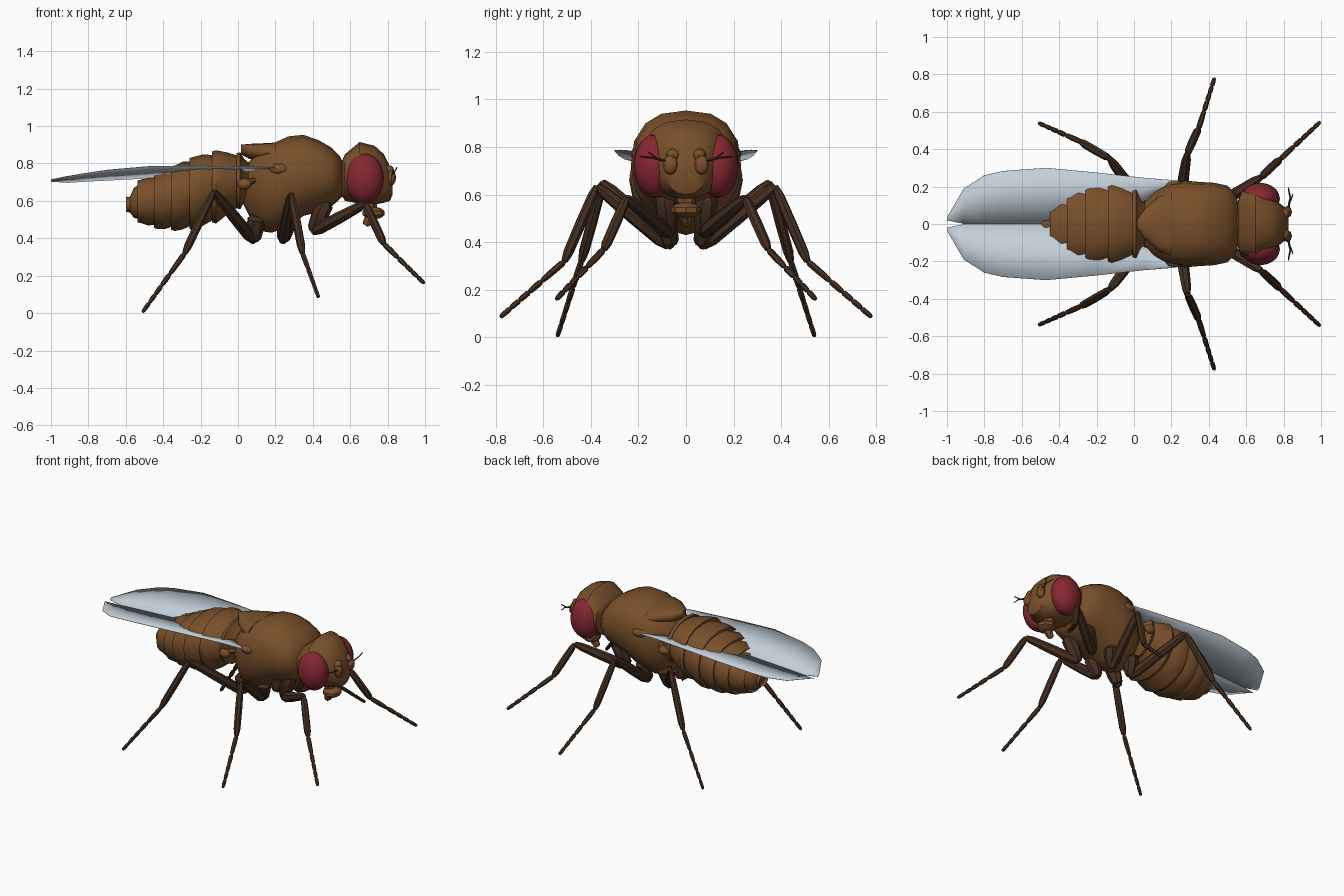
import bpy, bmesh, math
from mathutils import Vector, Matrix


def material(name, rgb):
    m = bpy.data.materials.new(name)
    m.diffuse_color = (*rgb, 1)
    return m


BROWN = material("brown_shell", (0.19, 0.08, 0.024))
DARK = material("dark_leg", (0.06, 0.028, 0.014))
RED = material("eye_red", (0.24, 0.02, 0.03))
WING = material("wing_membrane", (0.55, 0.63, 0.70))


def finish(bm, name, mat, angle=40):
    bmesh.ops.recalc_face_normals(bm, faces=bm.faces)
    me = bpy.data.meshes.new(name)
    bm.to_mesh(me)
    bm.free()
    me.materials.append(mat)
    me.shade_smooth()
    me.set_sharp_from_angle(angle=math.radians(angle))
    ob = bpy.data.objects.new(name, me)
    bpy.context.collection.objects.link(ob)
    return ob


def skin(bm, rings):
    """Bridge a list of point rings and cap both ends."""
    vs = [[bm.verts.new(p) for p in r] for r in rings]
    n = len(vs[0])
    for a, b in zip(vs, vs[1:]):
        for i in range(n):
            j = (i + 1) % n
            bm.faces.new((a[i], a[j], b[j], b[i]))
    bm.faces.new(vs[0])
    bm.faces.new(vs[-1])


def loft(name, secs, mat, up=0.85, low=1.0, n=16):
    """Body shell from sections (x, z_mid, half_width, z_top, z_bottom)."""
    rings = []
    for x, zm, hw, zt, zb in secs:
        ring = []
        for i in range(n):
            t = 2 * math.pi * i / n
            c, s = math.cos(t), math.sin(t)
            e = up if s >= 0 else low
            y = hw * math.copysign(abs(c) ** e, c)
            z = zm + ((zt - zm) * s ** e if s >= 0 else -(zm - zb) * abs(s) ** e)
            ring.append((x, y, z))
        rings.append(ring)
    bm = bmesh.new()
    skin(bm, rings)
    return finish(bm, name, mat)


def limb(bm, a, b, r0, r1, n=7):
    """One tapered leg segment with narrowed joints."""
    a, b = Vector(a), Vector(b)
    q = (b - a).to_track_quat('Z', 'Y')
    rings = []
    for t, k in ((0, 0.6), (0.12, 1), (0.5, 1.08), (0.88, 1), (1, 0.65)):
        r = (r0 + (r1 - r0) * t) * k
        p = a.lerp(b, t)
        rings.append([p + q @ Vector((r * math.cos(2 * math.pi * i / n),
                                      r * math.sin(2 * math.pi * i / n), 0)) for i in range(n)])
    skin(bm, rings)


def ball(bm, c, r, u=14, v=9):
    m = Matrix.Translation(c) @ Matrix.Diagonal((*r, 1))
    bmesh.ops.create_uvsphere(bm, u_segments=u, v_segments=v, radius=1, matrix=m)


# Thorax and the plate at its rear
loft("thorax", [
    (0.565, 0.72, 0.08, 0.79, 0.65), (0.545, 0.72, 0.16, 0.84, 0.61),
    (0.50, 0.74, 0.205, 0.885, 0.57), (0.43, 0.74, 0.22, 0.925, 0.54),
    (0.35, 0.73, 0.225, 0.953, 0.52), (0.27, 0.72, 0.232, 0.945, 0.46),
    (0.18, 0.71, 0.22, 0.905, 0.43), (0.11, 0.70, 0.18, 0.87, 0.44),
    (0.06, 0.69, 0.13, 0.81, 0.52), (0.02, 0.69, 0.08, 0.76, 0.6)], BROWN, 0.8)
loft("rear_thorax_plate", [
    (0.20, 0.855, 0.175, 0.912, 0.80), (0.13, 0.86, 0.145, 0.908, 0.81),
    (0.06, 0.865, 0.085, 0.905, 0.825), (0.015, 0.875, 0.02, 0.90, 0.85)], BROWN)

# Overlapping abdomen segments
prof = [(0.06, 0.72, 0.11, 0.80, 0.62), (0.0, 0.70, 0.195, 0.855, 0.56),
        (-0.13, 0.68, 0.23, 0.865, 0.485), (-0.25, 0.66, 0.232, 0.83, 0.45),
        (-0.35, 0.64, 0.215, 0.785, 0.445), (-0.44, 0.62, 0.18, 0.745, 0.455),
        (-0.53, 0.60, 0.13, 0.71, 0.485), (-0.59, 0.58, 0.05, 0.62, 0.54)]


def scaled(s, k, dx=0.0):
    x, zm, hw, zt, zb = s
    return (x + dx, zm, hw * k, zm + (zt - zm) * k, zm - (zm - zb) * k)


for i, (a, b) in enumerate(zip(prof, prof[1:])):
    mid = tuple(p * 0.55 + q * 0.45 for p, q in zip(a, b))
    loft(f"abdomen_segment_{i + 1}",
         [scaled(a, 0.88, 0.015), scaled(mid, 1.0), scaled(b, 1.03, 0.012),
          scaled(b, 1.0, -0.008), scaled(b, 0.8, 0.01)], BROWN, 0.9, 0.95)

# Head
loft("head", [
    (0.555, 0.73, 0.12, 0.81, 0.63), (0.572, 0.74, 0.175, 0.85, 0.60),
    (0.65, 0.74, 0.185, 0.915, 0.585), (0.73, 0.735, 0.15, 0.895, 0.58),
    (0.78, 0.72, 0.11, 0.85, 0.59), (0.812, 0.70, 0.085, 0.785, 0.60),
    (0.825, 0.69, 0.045, 0.74, 0.63)], BROWN, 0.8, 0.9)
bm = bmesh.new()
limb(bm, (0.60, 0, 0.72), (0.50, 0, 0.72), 0.09, 0.11, 10)
finish(bm, "neck", BROWN)
bm = bmesh.new()
limb(bm, (0.70, 0, 0.62), (0.71, 0, 0.53), 0.045, 0.03)
ball(bm, (0.725, 0, 0.535), (0.062, 0.066, 0.034), 8, 5)
limb(bm, (0.72, 0, 0.53), (0.68, 0, 0.47), 0.03, 0.02)
finish(bm, "mouth_parts", BROWN)

# Leg joints: coxa top, hip, knee, ankle, toe
LEGS = {
    "front": [(0.47, 0.09, 0.60), (0.40, 0.07, 0.435), (0.68, 0.25, 0.585), (0.78, 0.345, 0.37), (0.995, 0.545, 0.16)],
    "middle": [(0.27, 0.10, 0.52), (0.24, 0.07, 0.385), (0.285, 0.375, 0.635), (0.345, 0.51, 0.32), (0.43, 0.78, 0.085)],
    "hind": [(0.10, 0.10, 0.52), (0.085, 0.06, 0.385), (-0.13, 0.35, 0.65), (-0.285, 0.44, 0.32), (-0.51, 0.54, 0.005)],
}
# Wing stations: x, inner y, outer y, inner z, outer z
WING_ROWS = [(0.28, 0.2, 0.212, 0.772, 0.776), (0.2, 0.185, 0.235, 0.77, 0.78),
             (0.05, 0.12, 0.247, 0.76, 0.785), (-0.2, 0.03, 0.275, 0.74, 0.787),
             (-0.47, 0.001, 0.30, 0.722, 0.785), (-0.7, 0.001, 0.283, 0.71, 0.765),
             (-0.8, 0.001, 0.26, 0.705, 0.75), (-0.91, 0.001, 0.19, 0.698, 0.732),
             (-1.0, 0.02, 0.035, 0.704, 0.714)]

for side, s in (("left", 1), ("right", -1)):
    def P(x, y, z):
        return (x, s * y, z)

    # Eyes
    bm = bmesh.new()
    ball(bm, P(0.675, 0.135, 0.72), (0.105, 0.085, 0.133), 20, 14)
    finish(bm, f"{side}_eye", RED)

    # Antennae with bristles
    bm = bmesh.new()
    ball(bm, P(0.80, 0.055, 0.765), (0.035, 0.03, 0.028), 8, 6)
    ball(bm, P(0.82, 0.065, 0.725), (0.025, 0.032, 0.042), 8, 6)
    finish(bm, f"{side}_antenna", BROWN)
    bm = bmesh.new()
    limb(bm, P(0.825, 0.08, 0.74), P(0.835, 0.14, 0.755), 0.006, 0.005, 4)
    limb(bm, P(0.835, 0.14, 0.755), P(0.825, 0.195, 0.76), 0.005, 0.003, 4)
    limb(bm, P(0.835, 0.12, 0.75), P(0.85, 0.16, 0.78), 0.004, 0.003, 4)
    finish(bm, f"{side}_antenna_bristle", DARK)

    # Balancer knob and wing hinge
    bm = bmesh.new()
    limb(bm, P(0.10, 0.14, 0.71), P(0.04, 0.19, 0.70), 0.016, 0.014)
    ball(bm, P(0.035, 0.195, 0.69), (0.04, 0.025, 0.03), 8, 6)
    finish(bm, f"{side}_balancer", BROWN)
    bm = bmesh.new()
    ball(bm, P(0.22, 0.205, 0.77), (0.055, 0.028, 0.03), 8, 6)
    finish(bm, f"{side}_wing_hinge", BROWN)

    # Legs
    for name, (top, hip, knee, ankle, toe) in LEGS.items():
        bm = bmesh.new()
        limb(bm, P(*top), P(*hip), 0.05, 0.035)
        limb(bm, P(*hip), P(*knee), 0.034, 0.025)
        limb(bm, P(*knee), P(*ankle), 0.021, 0.022)
        a, b = Vector(P(*ankle)), Vector(P(*toe))
        cuts = (0, 0.36, 0.55, 0.7, 0.84, 1)
        for t0, t1 in zip(cuts, cuts[1:]):
            limb(bm, a.lerp(b, t0), a.lerp(b, t1), 0.015 - 0.004 * t0, 0.014 - 0.004 * t1, 6)
        finish(bm, f"{side}_{name}_leg", DARK)

    # Wings
    bm = bmesh.new()
    rows = [[bm.verts.new(P(x, yi + (yo - yi) * k, zi + (zo - zi) * k)) for k in (0, 0.5, 1)]
            for x, yi, yo, zi, zo in WING_ROWS]
    for a, b in zip(rows, rows[1:]):
        for i in range(2):
            bm.faces.new((a[i], b[i], b[i + 1], a[i + 1]))
    ob = finish(bm, f"{side}_wing", WING)
    mod = ob.modifiers.new("thickness", 'SOLIDIFY')
    mod.thickness = 0.003
    mod.offset = 0
